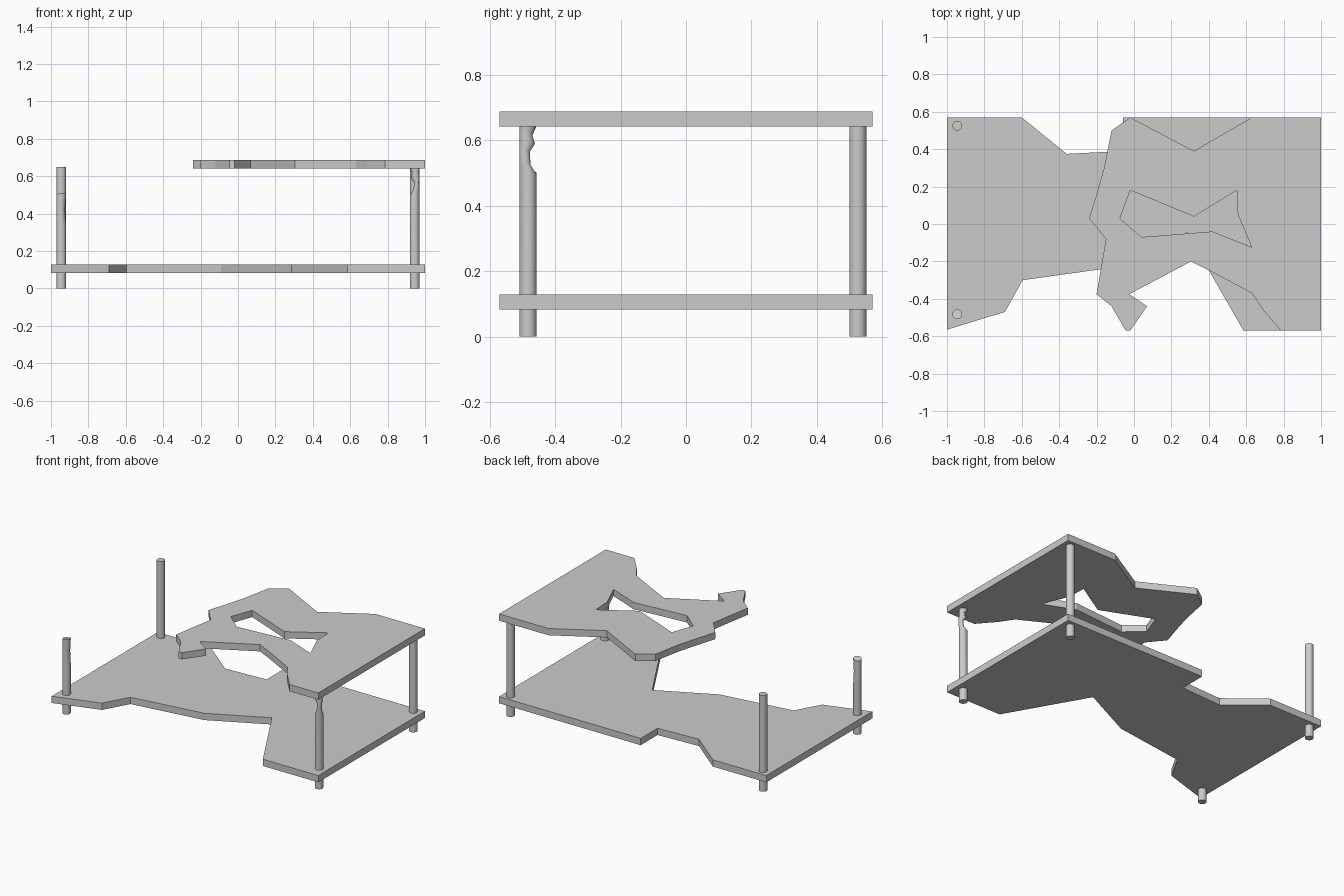
import bpy, bmesh, math

if "Cube" in bpy.data.objects:
    bpy.data.objects.remove(bpy.data.objects["Cube"])


def finish(bm, name):
    bmesh.ops.recalc_face_normals(bm, faces=bm.faces[:])
    mesh = bpy.data.meshes.new(name)
    bm.to_mesh(mesh)
    bm.free()
    obj = bpy.data.objects.new(name, mesh)
    bpy.context.collection.objects.link(obj)
    return obj


def plate(name, loops, z0, z1):
    """Flat board from an outline plus optional holes."""
    bm = bmesh.new()
    for pts in loops:
        vs = [bm.verts.new((x, y, z0)) for x, y in pts]
        for a, b in zip(vs, vs[1:] + vs[:1]):
            bm.edges.new((a, b))
    bmesh.ops.triangle_fill(bm, edges=bm.edges[:], use_beauty=True)
    bmesh.ops.dissolve_limit(bm, angle_limit=0.01, verts=[], edges=bm.edges[:])
    ext = bmesh.ops.extrude_face_region(bm, geom=bm.faces[:], use_keep_orig=True)
    for v in ext['geom']:
        if isinstance(v, bmesh.types.BMVert):
            v.co.z = z1
    return finish(bm, name)


def post(name, x, y, rings, n=20, r=0.026):
    """Round leg from rings of (z, dx, dy, scale x, scale y, tilt)."""
    bm = bmesh.new()
    prev = None
    for z, dx, dy, sx, sy, tilt in rings:
        ring = []
        for i in range(n):
            a = 2 * math.pi * i / n
            c, s = math.cos(a), math.sin(a)
            ring.append(bm.verts.new((x + dx + r * sx * c, y + dy + r * sy * s,
                                      z + tilt * (c - s) / 2)))
        if prev:
            for i in range(n):
                j = (i + 1) % n
                bm.faces.new((prev[i], prev[j], ring[j], ring[i]))
        else:
            bm.faces.new(ring)
        prev = ring
    bm.faces.new(prev)
    obj = finish(bm, name)
    bpy.ops.object.select_all(action='DESELECT')
    obj.select_set(True)
    bpy.context.view_layer.objects.active = obj
    bpy.ops.object.shade_smooth_by_angle(angle=math.radians(35))


# Lower board with broken edges
lower = [(1, 0.57), (-0.06, 0.57), (-0.06, 0.39), (-0.36, 0.375), (-0.6, 0.57),
         (-1, 0.57), (-1, -0.565), (-0.69, -0.47), (-0.595, -0.3),
         (-0.09, -0.23), (0.285, -0.046), (0.585, -0.57), (1, -0.57)]
plate("lower_board", [lower], 0.083, 0.129)

# Upper board: broken left end and a jagged hole
upper = [(1, 0.57), (0.63, 0.57), (0.32, 0.39), (-0.02, 0.57), (-0.12, 0.5),
         (-0.16, 0.3), (-0.2, 0.16), (-0.24, 0.03), (-0.15, -0.08), (-0.2, -0.375),
         (-0.12, -0.44), (-0.045, -0.57), (-0.02, -0.57), (0.07, -0.44),
         (-0.025, -0.375), (0.305, -0.2), (0.405, -0.25), (0.63, -0.37),
         (0.69, -0.46), (0.785, -0.57), (1, -0.57)]
hole = [(-0.02, 0.18), (0.32, 0.04), (0.55, 0.18), (0.555, 0.05), (0.63, -0.125),
        (0.42, -0.04), (0.04, -0.07), (-0.075, 0.03)]
plate("upper_board", [upper, hole], 0.642, 0.688)

# Whole back legs
for side, sx in (("left", -1), ("right", 1)):
    post("back_leg_" + side, 0.945 * sx, 0.525,
         [(0, 0, 0, 1, 1, 0), (0.65, 0, 0, 1, 1, 0)])

# Snapped front left leg, shaved on its inner side
post("front_leg_left", -0.945, -0.483,
     [(0, 0, 0, 1, 1, 0), (0.33, 0, 0, 1, 1, 0),
      (0.42, -0.003, 0.001, 0.9, 0.96, 0), (0.505, 0, 0, 1, 1, 0.008)])

# Splintered front right leg, thin near the top
post("front_leg_right", 0.945, -0.483,
     [(0, 0, 0, 1, 1, 0), (0.50, 0, 0, 1, 1, 0.008),
      (0.53, 0.008, -0.009, 0.62, 0.66, 0.012),
      (0.57, 0.011, -0.01, 0.5, 0.6, 0.008),
      (0.595, 0.003, -0.002, 0.85, 0.9, 0.012),
      (0.62, 0.004, -0.006, 0.75, 0.75, 0.01),
      (0.643, 0, 0, 1, 1, 0)])
